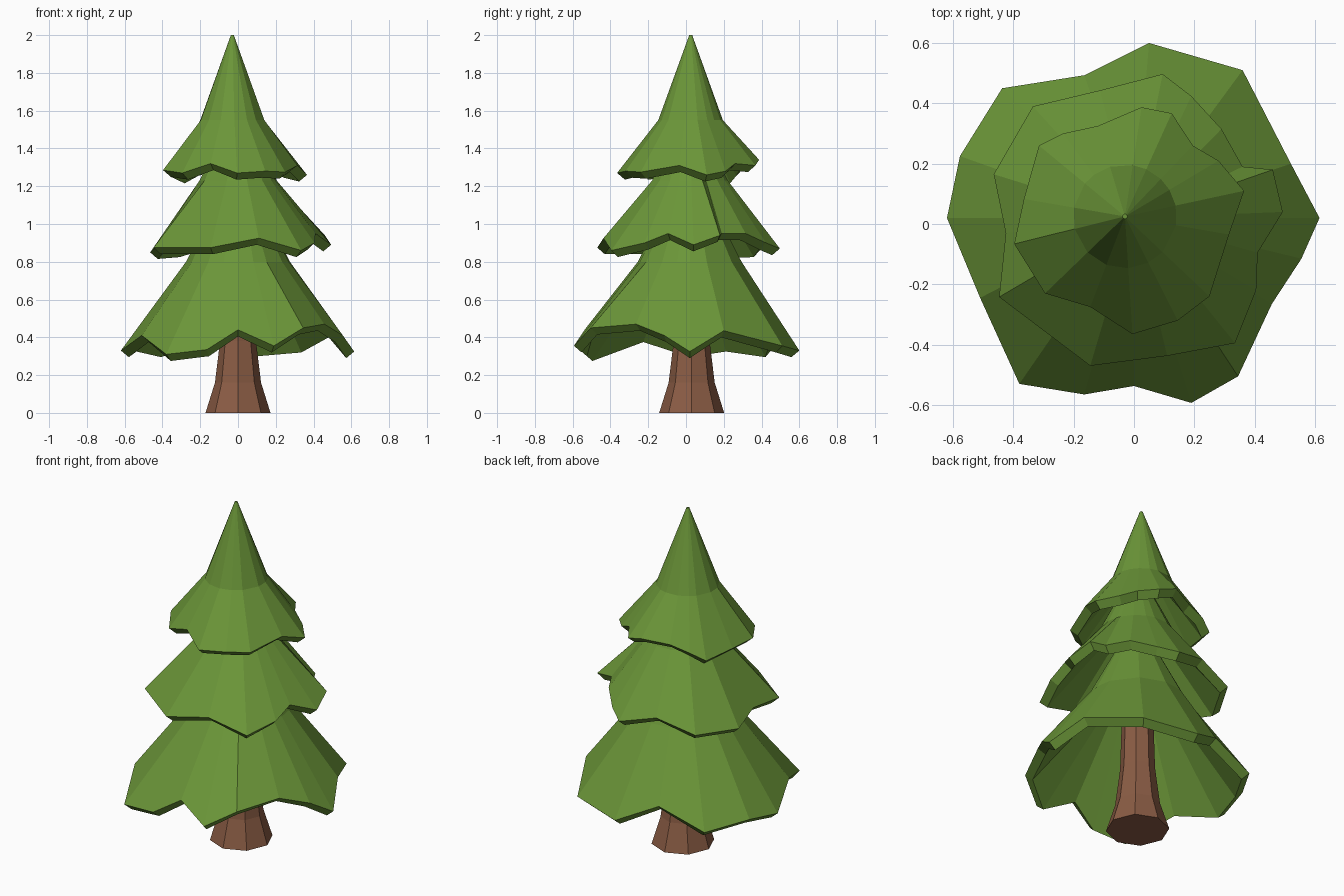
import bpy, bmesh, math


def material(name, rgb):
    m = bpy.data.materials.new(name)
    m.diffuse_color = (*rgb, 1)
    return m


green = material("leaf green", (0.147, 0.305, 0.040))
brown = material("bark brown", (0.254, 0.107, 0.058))


def loft(name, rings, mat):
    """Skin a closed solid through rings of equal point count."""
    bm = bmesh.new()
    loops = [[bm.verts.new(p) for p in ring] for ring in rings]
    n = len(loops[0])
    for a, b in zip(loops, loops[1:]):
        for i in range(n):
            j = (i + 1) % n
            bm.faces.new((a[i], a[j], b[j], b[i]))
    bm.faces.new(loops[0])
    bm.faces.new(loops[-1])
    bmesh.ops.recalc_face_normals(bm, faces=bm.faces)
    me = bpy.data.meshes.new(name)
    bm.to_mesh(me)
    bm.free()
    me.materials.append(mat)
    ob = bpy.data.objects.new(name, me)
    bpy.context.collection.objects.link(ob)
    return ob


def ring(angles, centre, r, z):
    return [(centre[0] + r * math.cos(a), centre[1] + r * math.sin(a), z) for a in angles]


def tier(name, centre, top, mid, rim):
    """Hollow skirt: top and mid are (radius, height), rim is the ragged hem."""
    cx, cy = centre
    angles = [math.atan2(y - cy, x - cx) for x, y, z in rim]
    hem = []
    for (x, y, z), a in zip(rim, angles):
        hem.append((x - 0.042 * math.cos(a), y - 0.042 * math.sin(a), z - 0.035))
    loft(name, [
        ring(angles, centre, *top),
        ring(angles, centre, *mid),
        rim,
        hem,
        ring(angles, centre, mid[0] - 0.05, mid[1] - 0.025),
        ring(angles, centre, 0.008, top[1] - 0.12),
    ], green)


# Trunk with flared foot
octagon = [i * math.tau / 8 for i in range(8)]
loft("trunk", [ring(octagon, (0, 0.03), r, z) for r, z in
               ((0.172, 0), (0.122, 0.16), (0.095, 0.38), (0.08, 0.9))], brown)

# Bottom foliage
tier("lower_foliage", (0.0, 0.02), (0.07, 1.2), (0.275, 0.8), [
    (0.05, 0.60, 0.33), (0.36, 0.51, 0.355), (0.52, 0.20, 0.435), (0.615, 0.02, 0.325),
    (0.555, -0.115, 0.41), (0.457, -0.265, 0.47), (0.345, -0.505, 0.45), (0.19, -0.593, 0.355),
    (0.0, -0.537, 0.44), (-0.165, -0.565, 0.335), (-0.38, -0.53, 0.31), (-0.51, -0.245, 0.41),
    (-0.62, 0.02, 0.33), (-0.577, 0.225, 0.36), (-0.437, 0.45, 0.33), (-0.165, 0.493, 0.43)])

# Middle foliage
tier("middle_foliage", (0.0, 0.02), (0.05, 1.55), (0.205, 1.23), [
    (0.095, 0.497, 0.87), (0.19, 0.424, 0.90), (0.29, 0.315, 0.95), (0.36, 0.19, 0.95),
    (0.46, 0.18, 0.94), (0.493, 0.04, 0.89), (0.41, -0.095, 0.95), (0.405, -0.22, 0.90),
    (0.335, -0.395, 0.86), (0.11, -0.437, 0.925), (-0.145, -0.47, 0.875), (-0.447, -0.242, 0.875),
    (-0.425, -0.03, 0.89), (-0.465, 0.165, 0.85), (-0.335, 0.39, 0.86), (-0.113, 0.443, 0.925)])

# Top foliage
tier("upper_foliage", (-0.03, 0.025), (0.008, 2.0), (0.172, 1.55), [
    (0.025, 0.387, 1.34), (0.125, 0.367, 1.31), (0.195, 0.26, 1.32), (0.28, 0.21, 1.28),
    (0.365, 0.11, 1.26), (0.315, -0.035, 1.31), (0.25, -0.24, 1.275), (0.145, -0.32, 1.28),
    (-0.005, -0.365, 1.27), (-0.145, -0.275, 1.32), (-0.295, -0.23, 1.27), (-0.397, -0.066, 1.285),
    (-0.365, 0.083, 1.27), (-0.315, 0.26, 1.25), (-0.235, 0.30, 1.29), (-0.12, 0.325, 1.32)])
